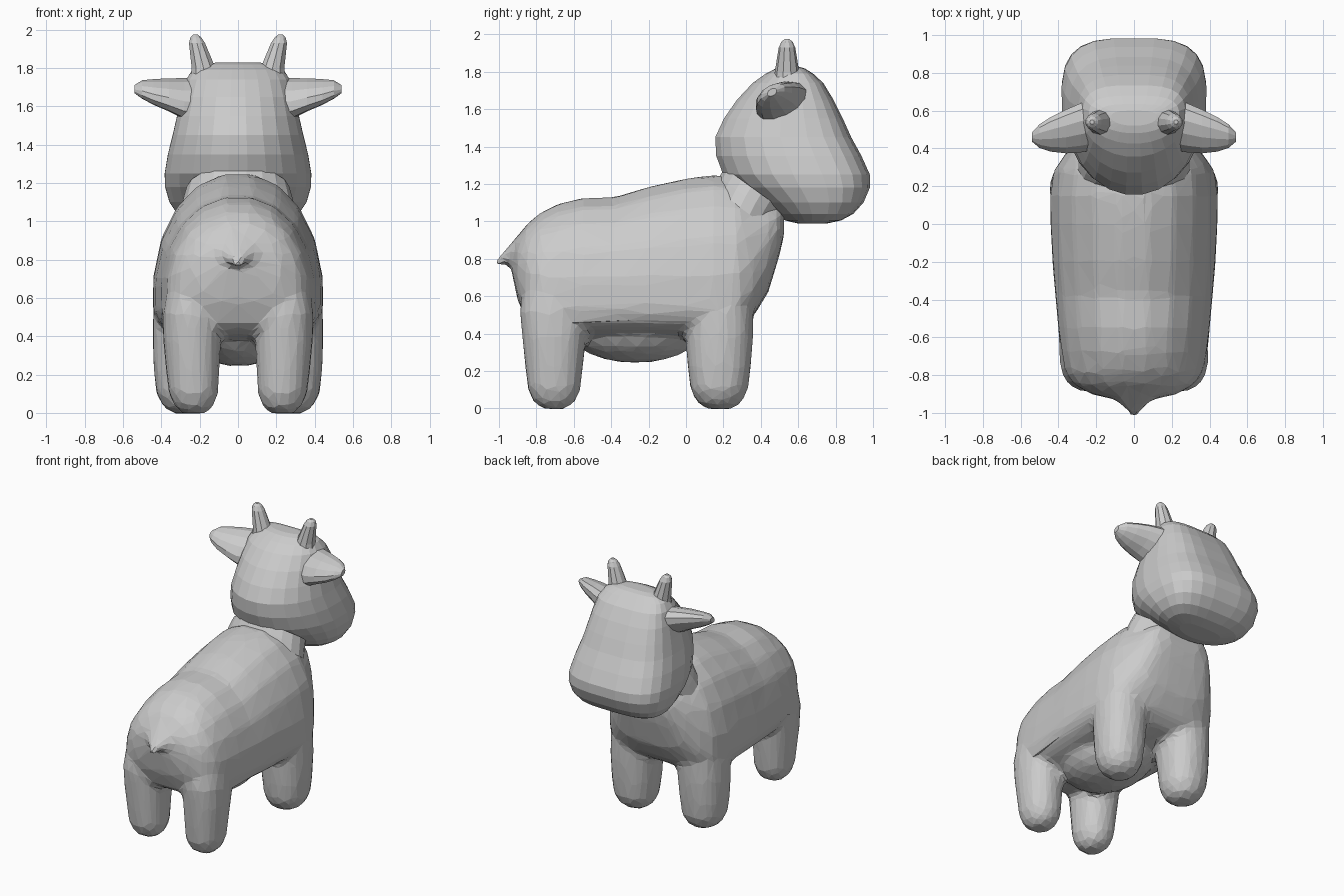
import bpy, bmesh
from math import sin, cos, pi
from mathutils import Vector


def loft(bm, rings):
    """Skin a stack of rings and cap both ends."""
    rows = [[bm.verts.new(p) for p in r] for r in rings]
    n = len(rows[0])
    faces = [bm.faces.new(rows[0]), bm.faces.new(rows[-1])]
    for a, b in zip(rows, rows[1:]):
        for i in range(n):
            j = (i + 1) % n
            faces.append(bm.faces.new((a[i], a[j], b[j], b[i])))
    bmesh.ops.recalc_face_normals(bm, faces=faces)


def oval(ru, v_mid, v_lo, v_hi, e_lo=2.0, e_hi=2.0, n=20):
    """Superellipse in (u, v) with different lower and upper halves."""
    pts = []
    for i in range(n):
        a = 2 * pi * (i + 0.5) / n
        c, s = cos(a), sin(a)
        e = 2 / (e_hi if s > 0 else e_lo)
        u = ru * abs(c) ** e * (1 if c > 0 else -1)
        v = abs(s) ** e
        pts.append((u, v_mid + v * (v_hi - v_mid) if s > 0 else v_mid - v * (v_mid - v_lo)))
    return pts


def make(name, bm):
    me = bpy.data.meshes.new(name)
    bm.to_mesh(me)
    bm.free()
    ob = bpy.data.objects.new(name, me)
    bpy.context.collection.objects.link(ob)
    return ob


# torso slices along y: y, bottom, top, half width, height of widest point
bm = bmesh.new()
torso = [(-.93, .72, .84, .10, .78), (-.90, .58, .92, .23, .74), (-.85, .46, .99, .32, .68),
         (-.78, .41, 1.05, .37, .63), (-.68, .39, 1.10, .39, .60), (-.55, .38, 1.13, .405, .60),
         (-.38, .38, 1.135, .42, .60), (-.20, .38, 1.19, .435, .60), (0, .38, 1.235, .445, .60),
         (.15, .40, 1.255, .448, .60), (.28, .43, 1.24, .43, .62), (.36, .49, 1.20, .375, .70),
         (.44, .62, 1.17, .30, .85), (.50, .82, 1.13, .23, .97), (.525, .93, 1.08, .14, 1.0)]
loft(bm, [[(u, y, v) for u, v in oval(w, m, lo, hi, 3.2, 2.1)] for y, lo, hi, w, m in torso])

# tail, a flat point at the end of the rump
tail = [(-.78, .76, 1.04, .28), (-.88, .77, .945, .17), (-.95, .775, .865, .08), (-1.015, .755, .80, .022)]
loft(bm, [[(u, y, v) for u, v in oval(w, (lo + hi) / 2, lo, hi)] for y, lo, hi, w in tail])

# rounded legs: z, centre x, half width, half depth
front_leg = [(-.005, .27, .06, .06), (.03, .275, .115, .12), (.10, .278, .15, .155), (.22, .278, .163, .17),
             (.38, .275, .172, .182), (.52, .265, .18, .185), (.75, .24, .15, .15)]
hind_leg = [(-.005, .23, .055, .055), (.03, .23, .10, .11), (.10, .232, .13, .142), (.22, .236, .14, .155),
            (.38, .240, .152, .172), (.52, .240, .155, .185), (.75, .22, .14, .15)]
for legs, y in ((front_leg, .178), (hind_leg, -.705)):
    for side in (1, -1):
        loft(bm, [[(side * (x + u), y + v, z) for u, v in oval(rx, 0, -ry, ry, 2.2, 2.2)]
                  for z, x, rx, ry in legs])

# hanging belly
belly = bmesh.ops.create_icosphere(bm, subdivisions=3, radius=1)['verts']
for v in belly:
    v.co = Vector((0, -.27, .42)) + Vector((v.co.x * .28, v.co.y * .36, v.co.z * .178))

# fuse torso, tail, legs and belly into one faceted skin
body = make("body", bm)
m = body.modifiers.new("fuse", 'REMESH')
m.mode, m.voxel_size = 'VOXEL', .022
m = body.modifiers.new("soften", 'SMOOTH')
m.factor, m.iterations = .5, 8
m = body.modifiers.new("facets", 'DECIMATE')
m.ratio, m.use_symmetry, m.symmetry_axis = .07, True, 'X'

# head slices along z: z, back y, front y, half width
head = [(.988, .60, .75, .16), (1.005, .53, .83, .26), (1.04, .47, .895, .32), (1.10, .385, .95, .36),
        (1.18, .27, .985, .383), (1.25, .195, .985, .385), (1.35, .158, .94, .368), (1.45, .153, .885, .343),
        (1.55, .20, .84, .32), (1.65, .27, .79, .298), (1.74, .355, .735, .272), (1.79, .425, .68, .24),
        (1.818, .48, .635, .19), (1.828, .52, .60, .12)]
bm = bmesh.new()
loft(bm, [[(u, v, z) for u, v in oval(w, yb + .55 * (yf - yb), yb, yf, 2.0, 3.2, 24)]
          for z, yb, yf, w in head])
make("head", bm)

# neck collar where the head meets the shoulders
bm = bmesh.new()
loft(bm, [[(u, .345 + v + dy, 1.115 - .72 * v + dz) for u, v in oval(w, 0, -.17, .165)]
          for dy, dz, w in ((-.03, -.06, .30), (.0, .0, .285), (.03, .05, .27))])
make("neck", bm)

# ears along x and horns along z, mirrored
ear = [(.18, .53, 1.635, .135, .105), (.28, .51, 1.640, .135, .100), (.36, .49, 1.660, .12, .080),
       (.44, .475, 1.675, .095, .062), (.50, .465, 1.688, .065, .045), (.54, .46, 1.69, .025, .02)]
horn = [(1.73, .175, .075), (1.80, .180, .065), (1.87, .198, .054), (1.93, .214, .044),
        (1.96, .220, .030), (1.975, .222, .012)]
for side, label in ((1, "right"), (-1, "left")):
    bm = bmesh.new()
    loft(bm, [[(side * x, y + u, z + v + .3 * u) for u, v in oval(ry, 0, -rz, rz, n=12)]
              for x, y, z, ry, rz in ear])
    make("ear_" + label, bm)
    bm = bmesh.new()
    loft(bm, [[(side * (x + u), .54 + v, z) for u, v in oval(r, 0, -r, r, n=10)] for z, x, r in horn])
    make("horn_" + label, bm)
